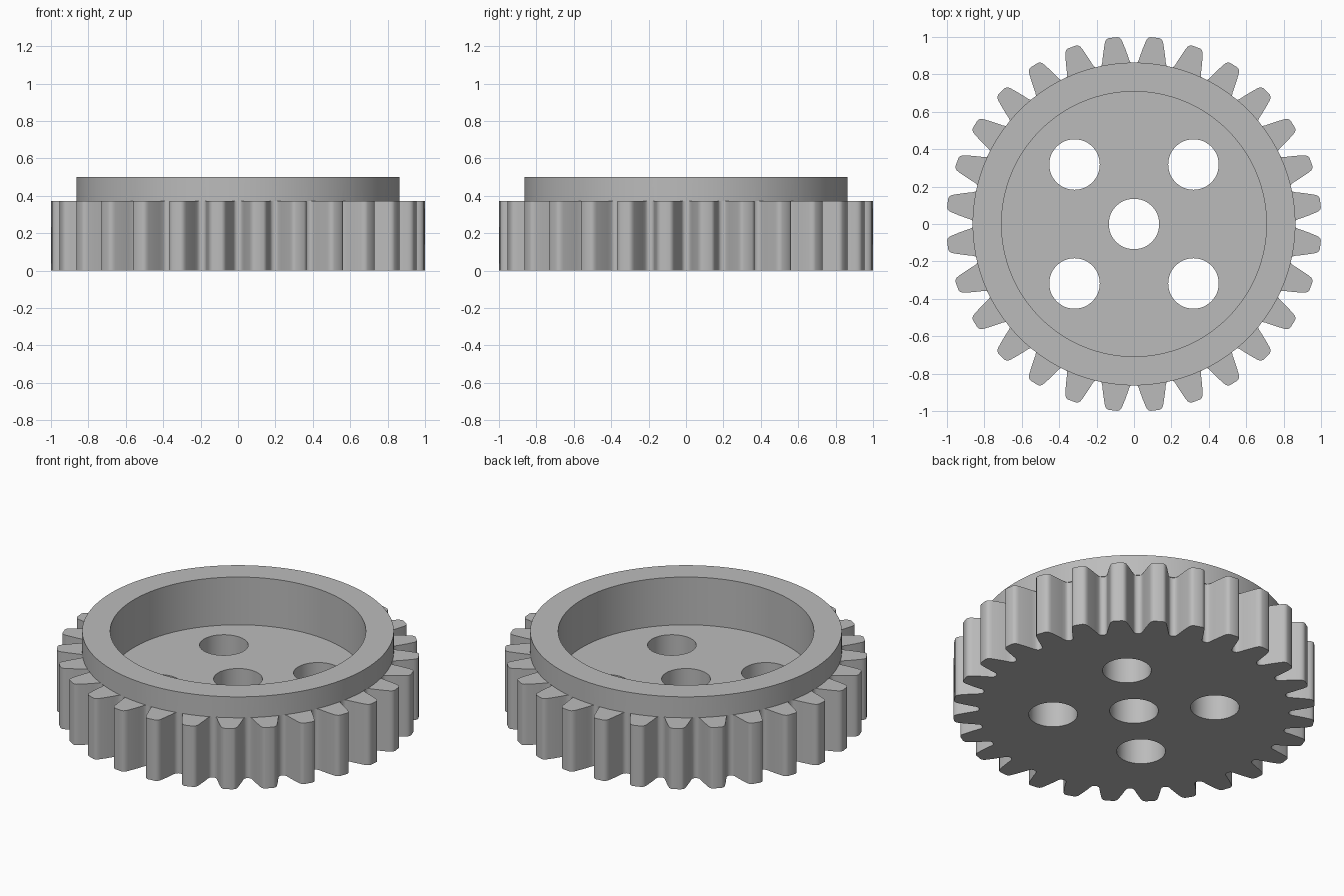
import bpy, bmesh, math

if "Cube" in bpy.data.objects:
    bpy.data.objects.remove(bpy.data.objects["Cube"])

TEETH = 28
GEAR_TOP, RIM_TOP, FLOOR = 0.372, 0.5, 0.208
RIM_R, BOWL_R, HOLE_R, HOLE_POS = 0.863, 0.708, 0.135, 0.318

grey = bpy.data.materials.new("plain grey")
grey.diffuse_color = (0.5, 0.5, 0.5, 1)
grey.use_nodes = True
grey.node_tree.nodes["Principled BSDF"].inputs["Base Color"].default_value = grey.diffuse_color


def prism(name, outline, z0, z1):
    """Extrude a closed outline from z0 to z1."""
    bm = bmesh.new()
    base = bm.faces.new([bm.verts.new((x, y, z0)) for x, y in outline])
    top = bmesh.ops.extrude_face_region(bm, geom=[base])["geom"]
    verts = [v for v in top if isinstance(v, bmesh.types.BMVert)]
    bmesh.ops.translate(bm, verts=verts, vec=(0, 0, z1 - z0))
    bmesh.ops.recalc_face_normals(bm, faces=bm.faces)
    mesh = bpy.data.meshes.new(name)
    bm.to_mesh(mesh)
    bm.free()
    mesh.materials.append(grey)
    obj = bpy.data.objects.new(name, mesh)
    bpy.context.collection.objects.link(obj)
    return obj


def circle(r, n, cx=0, cy=0):
    return [(cx + r * math.cos(math.tau * i / n), cy + r * math.sin(math.tau * i / n))
            for i in range(n)]


def combine(target, tool, operation):
    """Apply a boolean and discard the tool."""
    mod = target.modifiers.new("boolean", 'BOOLEAN')
    mod.operation, mod.object, mod.solver = operation, tool, 'EXACT'
    bpy.context.view_layer.objects.active = target
    bpy.ops.object.modifier_apply(modifier=mod.name)
    bpy.data.objects.remove(tool)


# Half a tooth as (radius, half width), from root fillet to rounded tip
half = [(0.858, 0.088), (0.864, 0.079), (0.876, 0.073), (0.90, 0.068),
        (0.94, 0.058), (0.975, 0.048), (0.989, 0.043), (0.999, 0.034), (1.003, 0.023)]
tooth = [(r, -w) for r, w in half] + [(r, w) for r, w in reversed(half)]
outline = []
for i in range(TEETH):
    a = math.tau * (i + 0.5) / TEETH
    for r, w in tooth:
        t = a + w / r
        outline.append((r * math.cos(t), r * math.sin(t)))

# Toothed wheel with a raised rim
gear = prism("gear_wheel", outline, 0, GEAR_TOP)
combine(gear, prism("rim", circle(RIM_R, 128), GEAR_TOP, RIM_TOP), 'UNION')

# Recessed bowl, axle hole and four web holes
combine(gear, prism("bowl_cutter", circle(BOWL_R, 128), FLOOR, 0.7), 'DIFFERENCE')
holes = [(0, 0)] + [(sx * HOLE_POS, sy * HOLE_POS) for sx in (-1, 1) for sy in (-1, 1)]
for x, y in holes:
    combine(gear, prism("hole_cutter", circle(HOLE_R, 48, x, y), -0.2, 0.4), 'DIFFERENCE')

bpy.ops.object.select_all(action='DESELECT')
gear.select_set(True)
bpy.context.view_layer.objects.active = gear
bpy.ops.object.shade_smooth_by_angle(angle=math.radians(40))
